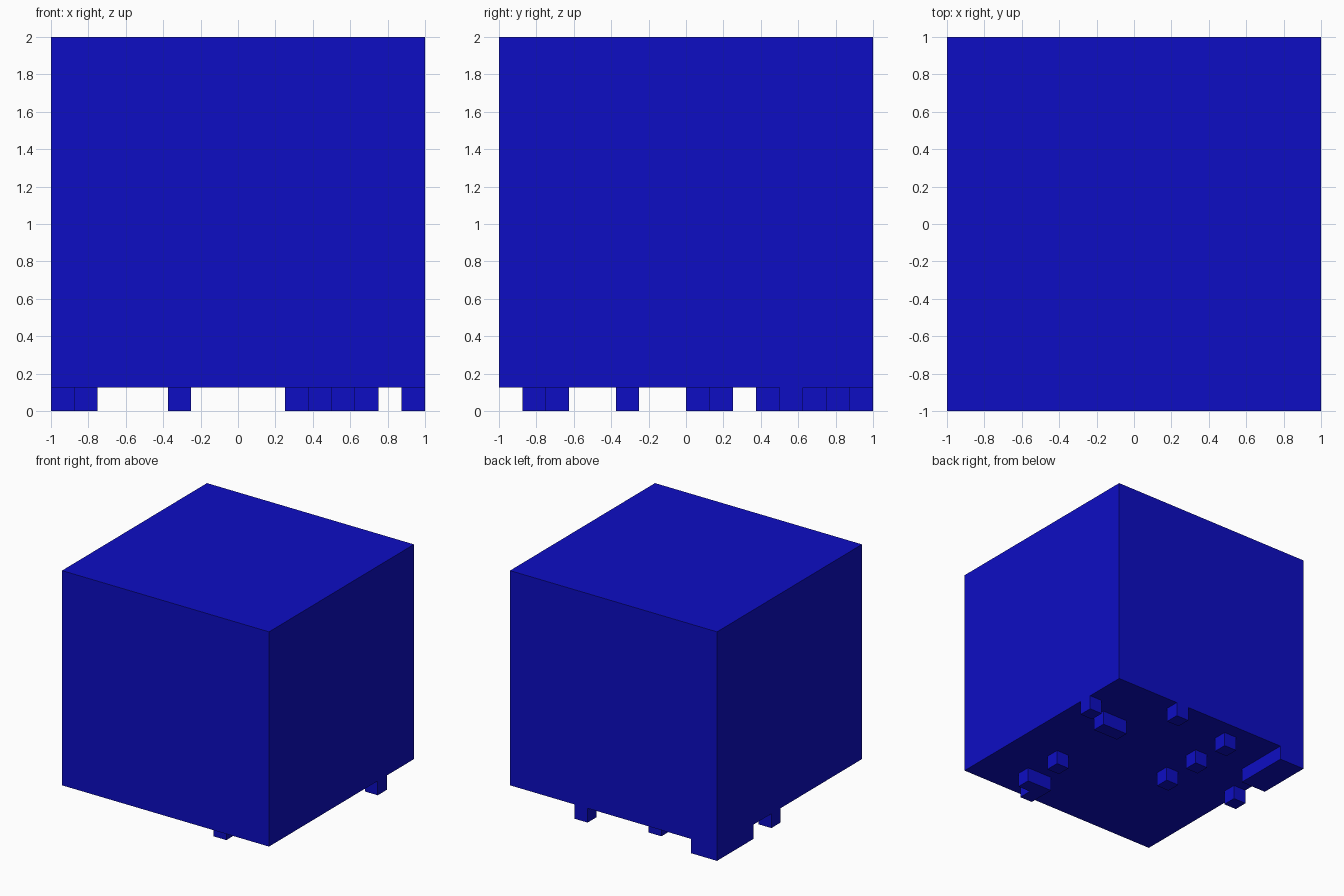
import bpy

default = bpy.data.objects.get("Cube")
if default:
    bpy.data.objects.remove(default, do_unlink=True)

CELL = 2 / 16  # the block is laid out on a 16-cell grid

blue = bpy.data.materials.new("deep_blue")
blue.use_nodes = True
colour = (0.004, 0.004, 0.55, 1)
blue.diffuse_color = colour
blue.node_tree.nodes["Principled BSDF"].inputs["Base Color"].default_value = colour


def box(name, low, size):
    """Box given by its lowest corner and its size, both in grid cells."""
    centre = [(l + s / 2) * CELL for l, s in zip(low, size)]
    bpy.ops.mesh.primitive_cube_add(
        size=1, location=(centre[0] - 1, centre[1] - 1, centre[2]))
    ob = bpy.context.object
    ob.name = name
    ob.scale = [s * CELL for s in size]
    bpy.ops.object.transform_apply(location=False, rotation=False, scale=True)
    ob.data.materials.append(blue)
    return ob


# Main block, raised one cell above the ground
box("body", (0, 0, 1), (16, 16, 15))

# Single-cell pegs under the block: column, row
for i, j in [(15, 12), (10, 15), (5, 14), (5, 11), (5, 8),
             (12, 5), (11, 1), (0, 9)]:
    box("peg", (i, j, 0), (1, 1, 1))

# Two-cell bars
for i, j in [(12, 11), (11, 2)]:
    box("bar", (i, j, 0), (2, 1, 1))

# Larger foot at the back corner
box("corner_foot", (0, 12, 0), (2, 4, 1))
